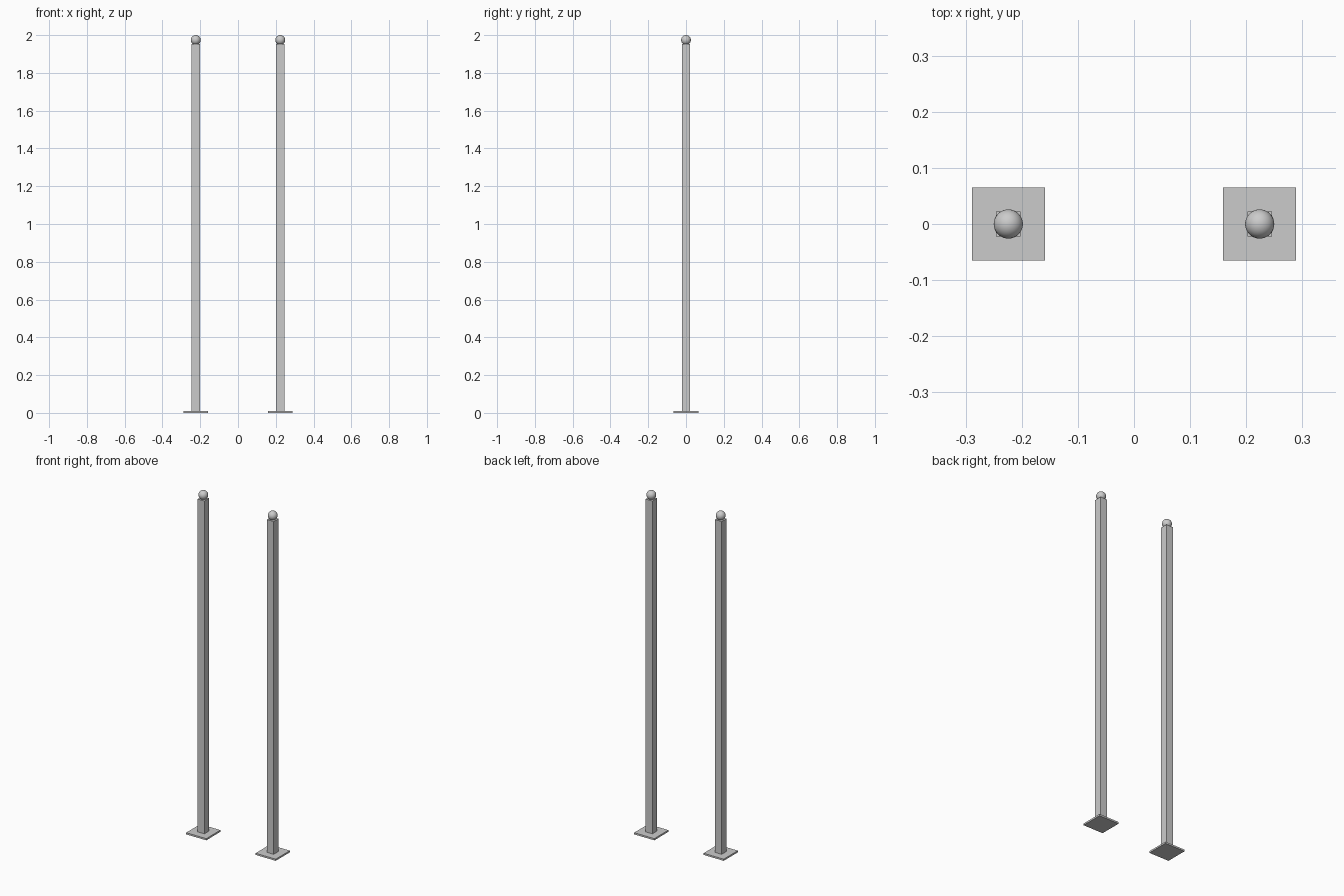
import bpy

if "Cube" in bpy.data.objects:
    bpy.data.objects.remove(bpy.data.objects["Cube"])

POST_X = 0.224      # post centre distance from the middle
BALL_R = 0.026
PLATE_T = 0.01
POST_TOP = 1.952


def box(name, x, size, z0, z1):
    bpy.ops.mesh.primitive_cube_add(size=1, location=(x, 0, (z0 + z1) / 2))
    ob = bpy.context.object
    ob.name = name
    ob.scale = (size, size, z1 - z0)
    bpy.ops.object.transform_apply(location=False, rotation=False, scale=True)


for side, x in (("left", -POST_X), ("right", POST_X)):
    # square floor plate
    box(side + "_base_plate", x, 0.13, 0, PLATE_T)
    # square upright
    box(side + "_post", x, 0.044, PLATE_T, POST_TOP)
    # ball finial
    bpy.ops.mesh.primitive_uv_sphere_add(segments=32, ring_count=16, radius=BALL_R,
                                         location=(x, 0, 2 - BALL_R))
    bpy.context.object.name = side + "_ball_finial"
    bpy.ops.object.shade_smooth()
